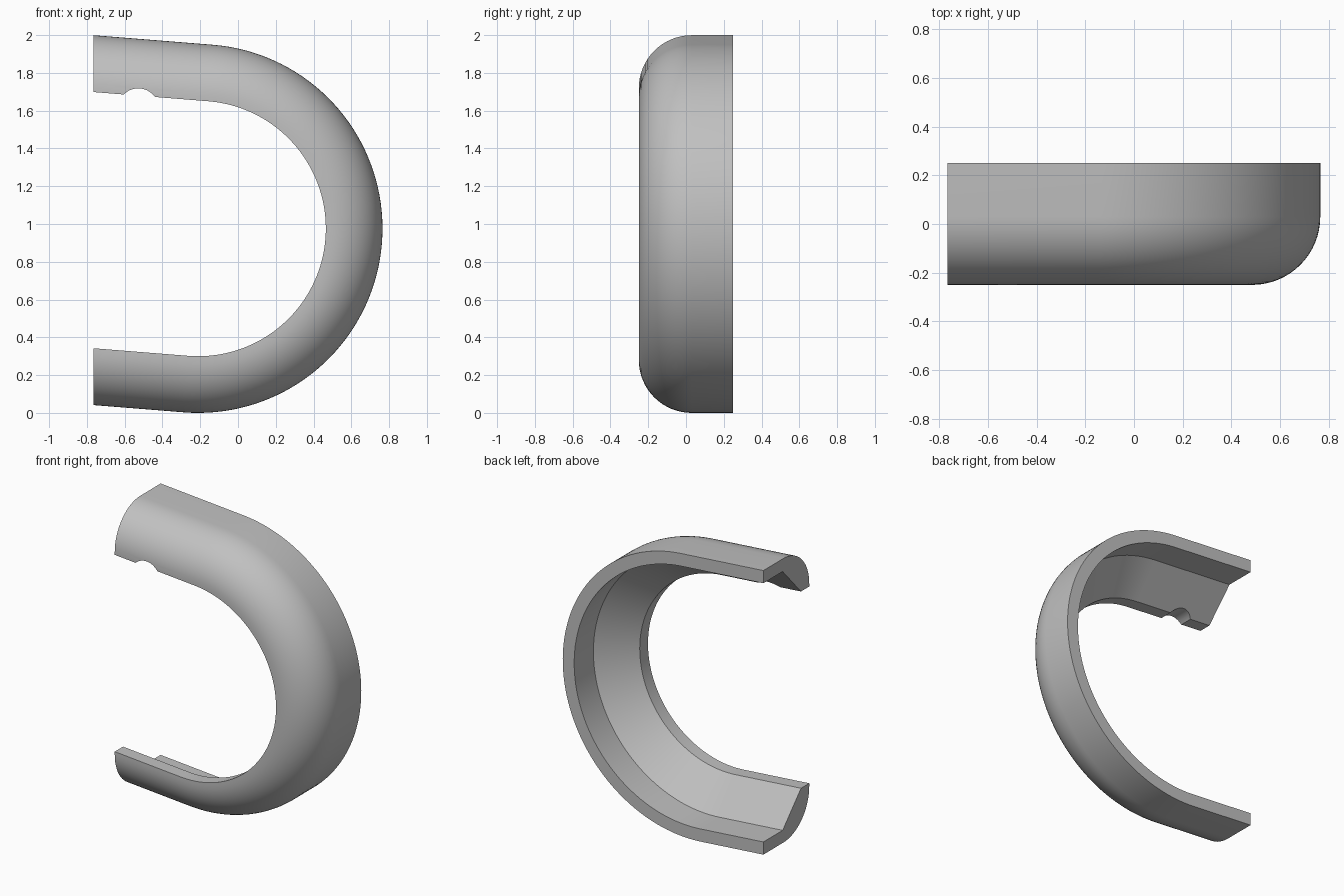
import bpy, bmesh, math
from mathutils import Vector

cube = bpy.data.objects.get("Cube")
if cube:
    bpy.data.objects.remove(cube, do_unlink=True)

grey = bpy.data.materials.new("light_grey")
grey.use_nodes = True
colour = (0.53, 0.53, 0.53, 1)
grey.diffuse_color = colour
grey.node_tree.nodes["Principled BSDF"].inputs["Base Color"].default_value = colour

RADIUS = 0.976            # outer radius of the bend
CENTRE = Vector((-0.211, 0, RADIUS))
TILT = math.atan(0.08)    # slope of the two straight arms
END_X = -0.765
BEND_STEPS = 72
ROUND_STEPS = 16

# Cross-section as (y, depth inward from the outer surface)
ROUND = 0.28
section = [(0.25, 0.0)]
for i in range(ROUND_STEPS + 1):
    a = math.pi / 2 * i / ROUND_STEPS
    section.append((0.03 - ROUND * math.sin(a), ROUND * (1 - math.cos(a))))
section += [(-0.25, 0.30), (-0.16, 0.30), (0.04, 0.087), (0.25, 0.087)]


def ring(bm, angle, to_end=False):
    """One cross-section of the channel; to_end slides it along the arm to the cut."""
    normal = Vector((math.cos(angle), 0, math.sin(angle)))
    tangent = Vector((-normal.z, 0, normal.x))
    verts = []
    for y, depth in section:
        p = CENTRE + normal * (RADIUS - depth)
        if to_end:
            p += tangent * ((END_X - p.x) / tangent.x)
        p.y = y
        verts.append(bm.verts.new(p))
    return verts


# Curved channel: arm, half-circle bend, arm
bm = bmesh.new()
start = -math.pi / 2 - TILT
angles = [start + math.pi * i / BEND_STEPS for i in range(BEND_STEPS + 1)]
rings = [ring(bm, angles[0], True)]
rings += [ring(bm, a) for a in angles]
rings.append(ring(bm, angles[-1], True))
n = len(section)
for r0, r1 in zip(rings, rings[1:]):
    for i in range(n):
        j = (i + 1) % n
        bm.faces.new((r0[i], r0[j], r1[j], r1[i]))
bm.faces.new(rings[0])
bm.faces.new(list(reversed(rings[-1])))
bmesh.ops.recalc_face_normals(bm, faces=bm.faces)
mesh = bpy.data.meshes.new("curved_channel")
bm.to_mesh(mesh)
bm.free()
mesh.materials.append(grey)
channel = bpy.data.objects.new("curved_channel", mesh)
bpy.context.collection.objects.link(channel)

# Rounded notch in the front lip of the upper arm
bpy.ops.mesh.primitive_cylinder_add(vertices=64, radius=0.109, depth=0.5,
                                    location=(-0.528, -0.2, 1.609),
                                    rotation=(math.pi / 2, 0, 0))
cutter = bpy.context.object
cutter.name = "notch_cutter"
cutter.hide_render = True
cutter.data.materials.append(grey)

bpy.ops.object.select_all(action="DESELECT")
channel.select_set(True)
bpy.context.view_layer.objects.active = channel
cut = channel.modifiers.new("notch", "BOOLEAN")
cut.operation = "DIFFERENCE"
cut.solver = "EXACT"
cut.object = cutter
bpy.ops.object.modifier_apply(modifier=cut.name)
bpy.data.objects.remove(cutter, do_unlink=True)
bpy.ops.object.shade_smooth_by_angle(angle=math.radians(30))
